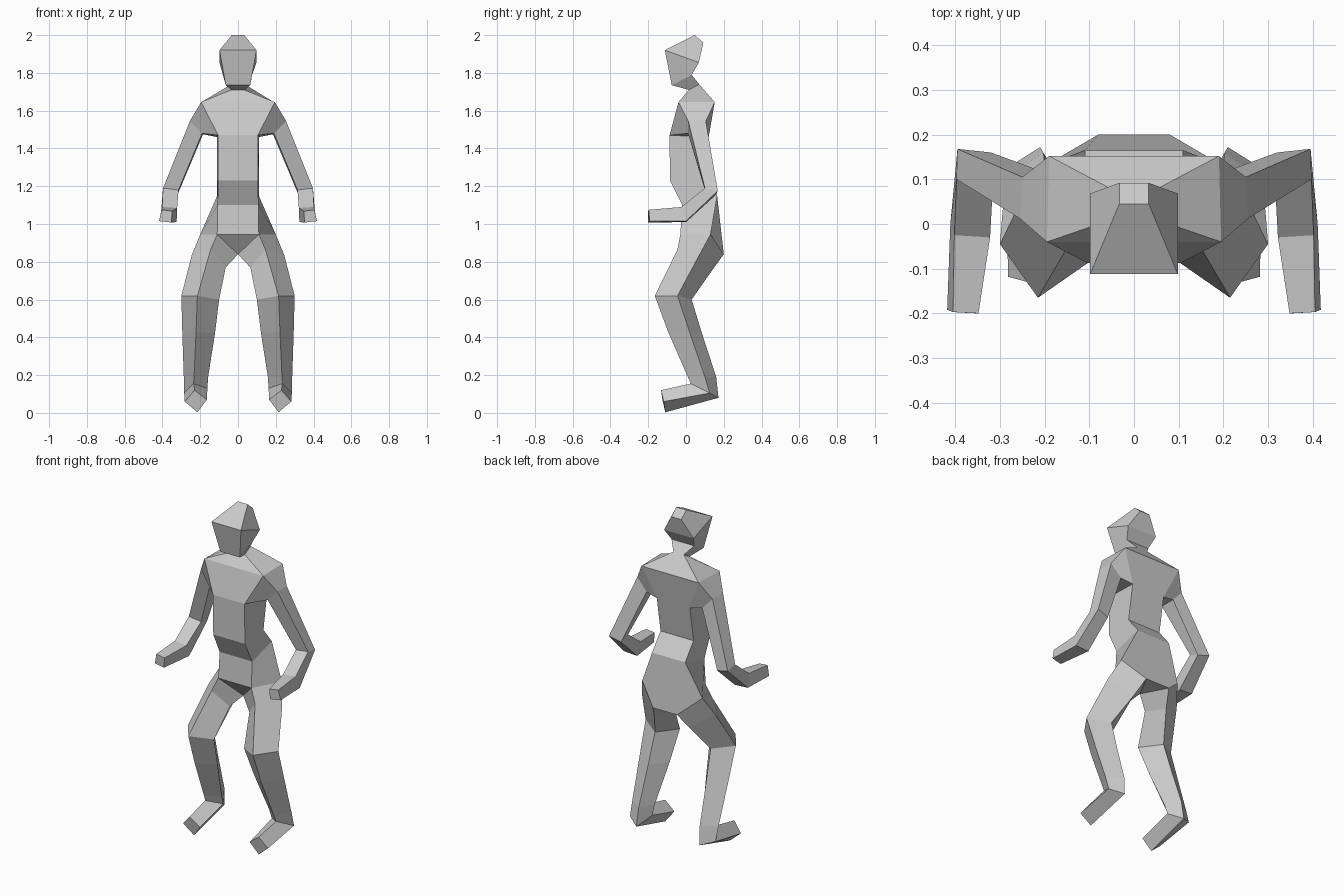
import bpy, bmesh

if "Cube" in bpy.data.objects:
    bpy.data.objects.remove(bpy.data.objects["Cube"])

grey = bpy.data.materials.new("plain grey")
grey.diffuse_color = (0.6, 0.6, 0.6, 1)
grey.use_nodes = True
grey.node_tree.nodes["Principled BSDF"].inputs["Base Color"].default_value = grey.diffuse_color


def finish(name, bm, mirror=False):
    bmesh.ops.recalc_face_normals(bm, faces=bm.faces)
    mesh = bpy.data.meshes.new(name)
    bm.to_mesh(mesh)
    bm.free()
    mesh.materials.append(grey)
    ob = bpy.data.objects.new(name, mesh)
    bpy.context.collection.objects.link(ob)
    if mirror:
        ob.modifiers.new("other side", 'MIRROR').use_axis[0] = True
    return ob


def loft(name, rings, cap_first=False, cap_last=False, skip=(), mirror=False):
    """Skin four-cornered rings; skip lists (span, side) quads left open."""
    bm = bmesh.new()
    vs = [[bm.verts.new(p) for p in r] for r in rings]
    for i in range(len(vs) - 1):
        for j in range(4):
            if (i, j) not in skip:
                k = (j + 1) % 4
                bm.faces.new((vs[i][j], vs[i][k], vs[i + 1][k], vs[i + 1][j]))
    if cap_first:
        bm.faces.new(vs[0])
    if cap_last:
        bm.faces.new(vs[-1])
    return finish(name, bm, mirror)


def section(xf, yf, zf, xb, yb, zb):
    """Symmetric body ring: front pair and back pair."""
    return [(-xf, yf, zf), (xf, yf, zf), (xb, yb, zb), (-xb, yb, zb)]


crown = section(.033, .045, 2.0, .033, .092, 1.96)
brow = section(.098, -.112, 1.92, .098, .068, 1.855)
jaw = section(.065, -.075, 1.735, .075, .03, 1.79)
neck = section(.035, .015, 1.71, .035, .07, 1.74)
shoulders = section(.195, -.04, 1.645, .19, .152, 1.645)
chest = section(.105, -.087, 1.47, .11, .12, 1.46)
waist = section(.105, -.085, 1.23, .11, .085, 1.25)
hip_top = section(.108, -.02, 1.10, .11, .165, 1.15)

# Head and neck
loft("head", [crown, brow, jaw, neck], cap_first=True)

# Torso, open at the arm sockets
loft("torso", [neck, shoulders, chest, waist, hip_top], skip=[(1, 1), (1, 3)])

# Pelvis: front panel, sides, seat and crotch
groin, hip, seat = (.11, -.03, .945), (.2, .13, .945), (.08, .2, .84)
crotch = (0, .05, .84)


def flip(p):
    return (-p[0], p[1], p[2])


bm = bmesh.new()
front, back = hip_top[1], hip_top[2]
panels = [
    (flip(front), front, groin, flip(groin)),
    (flip(groin), groin, crotch),
    (crotch, seat, flip(seat)),
    (back, hip, seat, flip(seat), flip(hip), flip(back)),
    (front, back, hip, groin),
    tuple(map(flip, (front, back, hip, groin))),
]
for panel in panels:
    bm.faces.new([bm.verts.new(p) for p in panel])
bmesh.ops.remove_doubles(bm, verts=bm.verts, dist=.0005)
finish("pelvis", bm)

# Legs and feet: rings run front, outer, back, inner
loft("leg", [
    [groin, hip, seat, crotch],
    [(.145, -.045, .865), (.245, .07, .835), (.115, .135, .75), (.065, .015, .77)],
    [(.215, -.165, .62), (.3, -.045, .62), (.185, .03, .6), (.1, -.085, .6)],
    [(.222, -.095, .43), (.295, .018, .43), (.193, .085, .42), (.122, -.02, .42)],
    [(.233, .01, .19), (.287, .1, .19), (.203, .16, .19), (.158, .07, .19)],
    [(.235, .025, .155), (.285, .125, .105), (.21, .172, .08), (.162, .09, .13)],
    [(.23, -.132, .12), (.282, -.118, .06), (.215, -.11, .003), (.165, -.125, .07)],
], cap_last=True, mirror=True)

# Arms and hands: rings run outer front, outer back, inner back, inner front
loft("arm", [
    [shoulders[1], shoulders[2], chest[2], chest[1]],
    [(.255, .012, 1.545), (.25, .105, 1.545), (.185, .11, 1.475), (.19, .01, 1.48)],
    [(.397, .1, 1.19), (.395, .168, 1.175), (.32, .16, 1.155), (.315, .1, 1.18)],
    [(.402, -.025, 1.09), (.411, 0, 1.015), (.325, 0, 1.01), (.322, -.03, 1.085)],
    [(.405, -.197, 1.075), (.418, -.192, 1.015), (.353, -.2, 1.008), (.348, -.2, 1.068)],
], cap_last=True, mirror=True)
